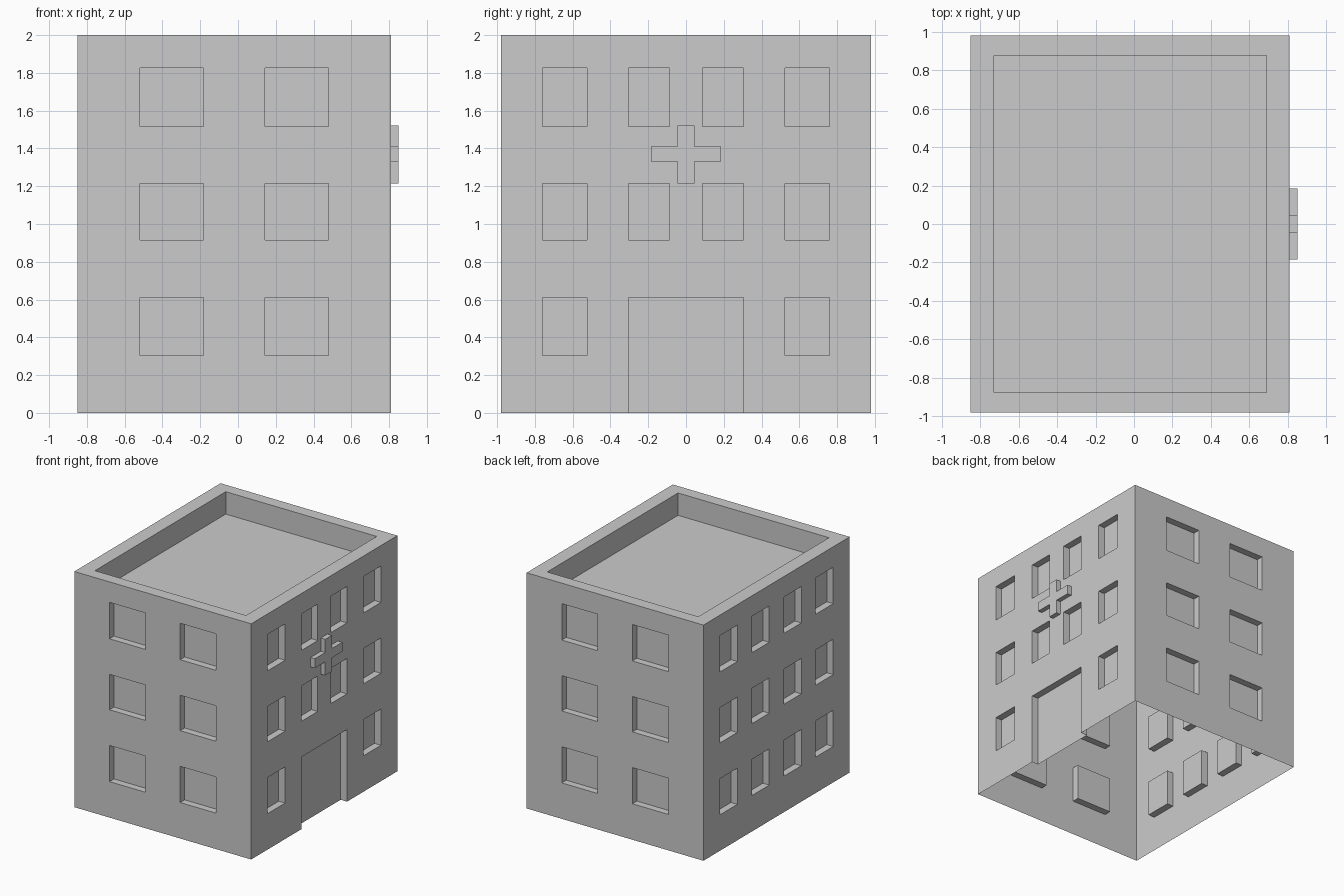
import bpy, bmesh
from math import radians
from mathutils import Matrix

if "Cube" in bpy.data.objects:
    bpy.data.objects.remove(bpy.data.objects["Cube"])

CX = -0.02                      # building axis; the cross sticks out on +x
HX, HY, H = 0.83, 0.98, 2.0     # half width, half depth, height
ROWS = [(0.305, 0.612), (0.915, 1.215), (1.517, 1.826)]
SHIFT = Matrix.Translation((CX, 0, 0))


def make_object(name, bm):
    mesh = bpy.data.meshes.new(name)
    bm.to_mesh(mesh)
    bm.free()
    obj = bpy.data.objects.new(name, mesh)
    bpy.context.collection.objects.link(obj)
    return obj


def panel(name, half, v0, v1, dist, openings, matrix):
    """Flat sheet facing local -y, with recessed openings (u0, u1, v0, v1, depth)."""
    bm = bmesh.new()

    def quad(*pts):
        bm.faces.new([bm.verts.new((u, d - dist, v)) for u, v, d in pts])

    us = sorted({-half, half} | {u for o in openings for u in o[:2]})
    vs = sorted({v0, v1} | {v for o in openings for v in o[2:4]})
    # flat surface around the openings
    for a, b in zip(us, us[1:]):
        for c, e in zip(vs, vs[1:]):
            mu, mv = (a + b) / 2, (c + e) / 2
            if not any(o[0] < mu < o[1] and o[2] < mv < o[3] for o in openings):
                quad((a, c, 0), (b, c, 0), (b, e, 0), (a, e, 0))
    # recessed pane and its reveals
    for a, b, c, e, d in openings:
        ring = [(a, c), (b, c), (b, e), (a, e)]
        quad(*[(u, v, d) for u, v in ring])
        for i in range(4):
            p, q = ring[i], ring[(i + 1) % 4]
            if p[1] == q[1] == v0:      # doorway has no sill
                continue
            quad((*p, 0), (*q, 0), (*q, d), (*p, d))
    bmesh.ops.remove_doubles(bm, verts=bm.verts, dist=1e-4)
    bm.transform(matrix)
    return make_object(name, bm)


def windows(columns, rows, depth=0.06):
    return [(s * a if s > 0 else -b, s * b if s > 0 else -a, c, e, depth)
            for a, b in columns for s in (-1, 1) for c, e in rows]


def turn(quarter):
    return SHIFT @ Matrix.Rotation(radians(90 * quarter), 4, 'Z')


# walls
short_side = windows([(0.163, 0.50)], ROWS)
entrance = (windows([(0.525, 0.76)], ROWS) + windows([(0.088, 0.305)], ROWS[1:])
            + [(-0.305, 0.305, 0.0, ROWS[0][1], 0.06)])
long_side = windows([(0.525, 0.76), (0.098, 0.332)], ROWS)
panel("front_wall", HX, 0.0, H, HY, short_side, turn(0))
panel("entrance_wall", HY, 0.0, H, HX, entrance, turn(1))
panel("back_wall", HX, 0.0, H, HY, short_side, turn(2))
panel("left_wall", HY, 0.0, H, HX, long_side, turn(3))

# sunken roof with parapet
panel("roof", HX, -HY, HY, H, [(-0.709, 0.709, -0.877, 0.877, 0.19)],
      SHIFT @ Matrix.Rotation(radians(-90), 4, 'X'))

# cross sign above the entrance
bm = bmesh.new()
w, t, arm, x0 = 0.045, 0.04, 0.184, HX + CX
zc, top, bot = 1.37, 1.522, 1.215
half_profile = [(w, bot), (w, zc - t), (arm, zc - t), (arm, zc + t), (w, zc + t), (w, top)]
profile = half_profile + [(-y, z) for y, z in reversed(half_profile)]
face = bm.faces.new([bm.verts.new((x0, y, z)) for y, z in profile])
out = bmesh.ops.extrude_face_region(bm, geom=[face], use_keep_orig=True)
bmesh.ops.translate(bm, vec=(0.04, 0, 0),
                    verts=[g for g in out["geom"] if isinstance(g, bmesh.types.BMVert)])
bmesh.ops.recalc_face_normals(bm, faces=bm.faces)
make_object("cross_sign", bm)
